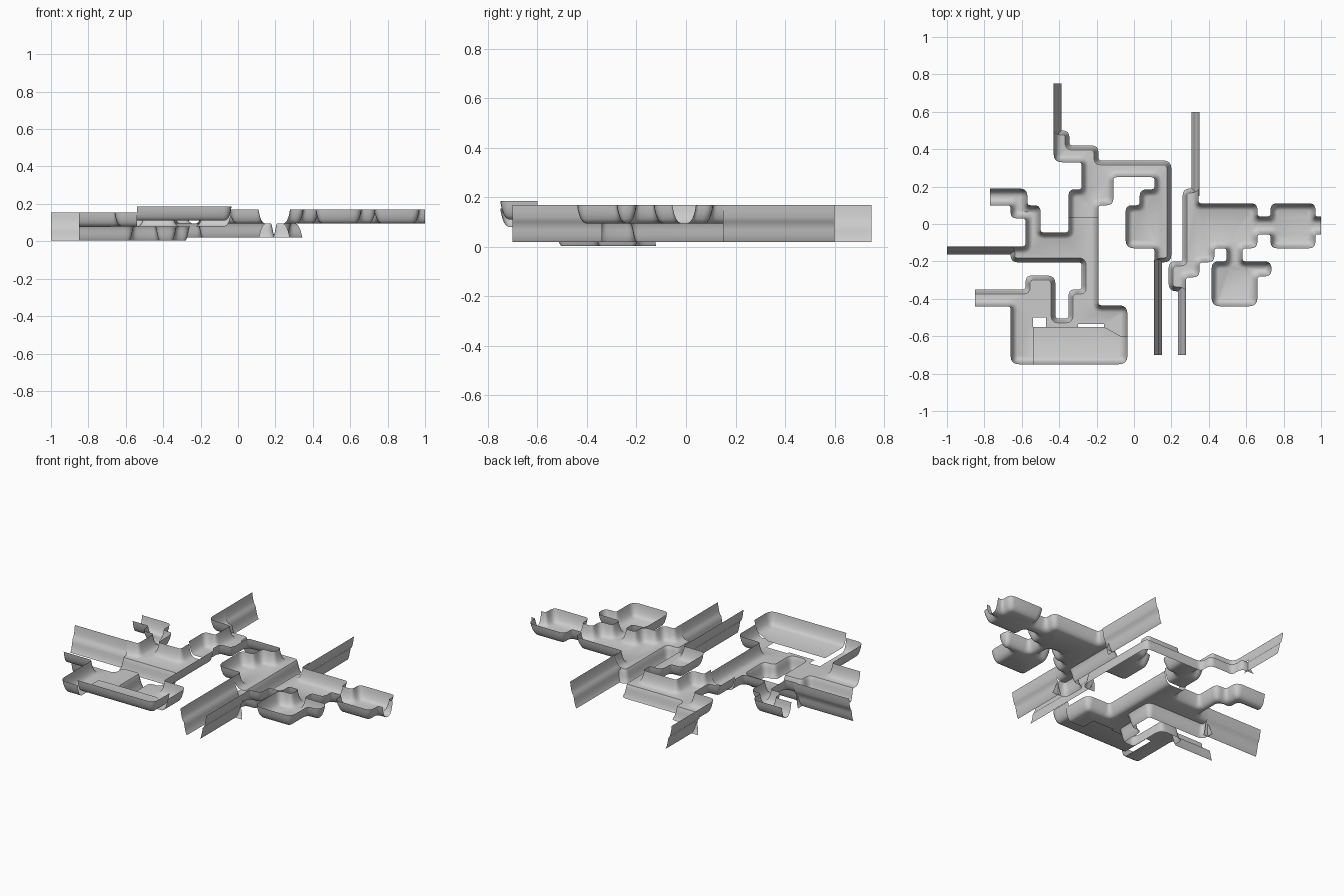
import bpy, bmesh
from mathutils import Vector

if "Cube" in bpy.data.objects:
    bpy.data.objects.remove(bpy.data.objects["Cube"])

# cross-sections (inset from outer edge, height from floor), outside to floor
WALL = [(0, .075), (.003, .055), (.008, .036), (.015, .018), (.024, .006), (.036, 0)]
DROP = [(0, -.076), (.006, -.066), (.012, -.045), (.016, -.025), (.02, -.008), (.024, 0)]
SEG = 4


def finish(bm, name):
    bmesh.ops.remove_doubles(bm, verts=bm.verts, dist=0.0003)
    mesh = bpy.data.meshes.new(name)
    bm.to_mesh(mesh)
    bm.free()
    ob = bpy.data.objects.new(name, mesh)
    bpy.context.collection.objects.link(ob)
    bpy.context.view_layer.objects.active = ob
    ob.select_set(True)
    bpy.ops.object.shade_smooth_by_angle(angle=0.9)
    ob.select_set(False)


def ring_points(pts, kind, level):
    """Outline inset edge by edge, with rounded corners; open edges stay in place."""
    n = len(pts)
    area = sum(pts[i].x * pts[(i + 1) % n].y - pts[(i + 1) % n].x * pts[i].y for i in range(n))
    s = 1 if area > 0 else -1
    dirs = [(pts[(i + 1) % n] - pts[i]).normalized() for i in range(n)]
    nor = [Vector((-u.y, u.x)) * s for u in dirs]
    inset = {'open': 0, 'wall': WALL[level][0], 'drop': DROP[level][0]}
    dist = [inset[k] for k in kind]
    height = [DROP[level][1] if k == 'drop' else WALL[level][1] for k in kind]
    corner = []
    for i in range(n):
        a, b = nor[i - 1], nor[i]
        da, db = dist[i - 1], dist[i]
        det = a.x * b.y - a.y * b.x
        corner.append(pts[i] + Vector((da * b.y - db * a.y, a.x * db - b.x * da)) / det)
    out = []
    for i in range(n):
        p, q, r = corner[i - 1], corner[i], corner[(i + 1) % n]
        convex = (dirs[i - 1].x * dirs[i].y - dirs[i - 1].y * dirs[i].x) * s > 0
        d = dist[i]
        rad = max(.045 - d, .012) if convex else .018 + d
        rad = min(rad, .46 * (p - q).length, .46 * (r - q).length)
        if kind[i] != kind[i - 1] or kind[i] == 'open':
            rad = 0
        a, b = q - dirs[i - 1] * rad, q + dirs[i] * rad
        for k in range(SEG + 1):
            t = k / SEG
            c = a * (1 - t) ** 2 + q * 2 * t * (1 - t) + b * t * t
            out.append((c.x, c.y, height[i - 1] if k < 2 else height[i]))
    return out


def terrace(name, coords, z, opened=(), drops=()):
    """Flat floor edged by rising walls, falling cliffs, or nothing."""
    pts = [Vector(c) for c in coords]
    kind = ['open' if i in opened else 'drop' if i in drops else 'wall' for i in range(len(pts))]
    bm = bmesh.new()
    rings = []
    for level in range(len(WALL)):
        rings.append([bm.verts.new((x, y, z + h)) for x, y, h in ring_points(pts, kind, level)])
    m = len(rings[0])
    for upper, lower in zip(rings, rings[1:]):
        for i in range(m):
            e, k = divmod(i, SEG + 1)
            sharp = kind[e] != kind[e - 1] or kind[e] == 'open'
            if (k == SEG and kind[e] == 'open') or (k < SEG and sharp):
                continue
            j = (i + 1) % m
            bm.faces.new((upper[i], upper[j], lower[j], lower[i]))
    # floor outline without the doubled corner points
    loop = []
    for v in rings[-1]:
        if not loop or (v.co - loop[-1].co).length > .0004:
            loop.append(v)
    floor = bm.faces.new(loop)
    bmesh.ops.triangulate(bm, faces=[floor])
    bmesh.ops.delete(bm, geom=[v for v in bm.verts if not v.link_faces], context='VERTS')
    bmesh.ops.recalc_face_normals(bm, faces=bm.faces)
    if sum(f.normal.z * f.calc_area() for f in bm.faces) < 0:
        bmesh.ops.reverse_faces(bm, faces=bm.faces)
    finish(bm, name)


def cliff(name, a, b, out, z):
    """Two-tier wall from a to b at its foot, leaning towards 'out'."""
    prof = [(0, 0), (.006, .01), (.012, .031), (.016, .051), (.02, .073),
            (.028, .082), (.034, .1), (.039, .125), (.042, .15)]
    bm = bmesh.new()
    rows = [[bm.verts.new((p[0] + out[0] * o, p[1] + out[1] * o, z + h)) for o, h in prof]
            for p in (a, b)]
    for i in range(len(prof) - 1):
        bm.faces.new((rows[0][i], rows[1][i], rows[1][i + 1], rows[0][i + 1]))
    finish(bm, name)


# northern ledge and middle room, falling away on the canyon side
terrace("north_ledge", [
    (-.43, .5), (-.345, .5), (-.345, .42), (-.19, .42), (-.19, .34), (.2, .34), (.2, -.205),
    (.11, -.205), (.11, -.13), (-.045, -.13), (-.045, .1), (.03, .1), (.03, .185), (.11, .185),
    (.11, .25), (-.11, .25), (-.11, .1), (-.19, .1), (-.19, .035), (-.35, .035),
    (-.35, .185), (-.28, .185), (-.28, .33), (-.43, .33)],
    .095, opened=(18,), drops=range(0, 7))

# western ledges and the passages around the side canyon
terrace("west_ledge", [
    (-.19, .035), (-.19, -.435), (-.035, -.435), (-.035, -.62), (-.16, -.62), (-.16, -.535),
    (-.3, -.535), (-.3, -.55), (-.47, -.55), (-.47, -.5), (-.54, -.5), (-.54, -.75),
    (-.66, -.75), (-.66, -.44), (-.85, -.44), (-.85, -.35), (-.58, -.35), (-.58, -.275),
    (-.42, -.275), (-.42, -.505), (-.35, -.505), (-.35, -.35), (-.28, -.35), (-.28, -.205),
    (-.66, -.205), (-.66, -.12), (-.58, -.12), (-.58, .03), (-.66, .03), (-.66, .1),
    (-.77, .1), (-.77, .19), (-.57, .19), (-.57, .1), (-.5, .1), (-.5, -.045),
    (-.35, -.045), (-.35, .035)],
    .08, opened=(3, 4, 5, 6, 7, 8, 9, 10, 14, 30, 37), drops=range(15, 25))

# raised platform along the front
terrace("front_platform", [(-.54, -.75), (-.035, -.75), (-.035, -.6), (-.16, -.6),
                           (-.16, -.55), (-.54, -.55)], .11, opened=(2, 3, 4, 5))

# eastern rooms, open to the canyon on their west side
terrace("east_rooms", [
    (.26, .19), (.345, .19), (.345, .11), (.66, .11), (.66, .04), (.73, .04), (.73, .11),
    (.97, .11), (.97, .04), (1, .04), (1, -.055), (.97, -.055), (.97, -.13), (.73, -.13),
    (.73, -.055), (.66, -.055), (.66, -.13), (.58, -.13), (.58, -.2), (.735, -.2),
    (.735, -.28), (.66, -.28), (.66, -.44), (.415, -.44), (.415, -.2), (.495, -.2),
    (.495, -.13), (.43, -.13), (.43, -.205), (.35, -.205), (.35, -.285), (.278, -.285),
    (.278, -.36), (.185, -.36), (.185, -.2), (.26, -.2)],
    .095, opened=(9,), drops=(0, 32, 33, 34, 35))

# two-tier canyon walls leading outwards
cliff("north_west_cliff", (-.388, .47), (-.388, .75), (-1, 0), .02)
cliff("north_east_cliff", (.308, .15), (.308, .6), (1, 0), .02)
cliff("west_cliff", (-1, -.162), (-.63, -.162), (0, 1), .003)
cliff("south_cliff_left", (.15, -.7), (.15, -.19), (-1, 0), .02)
cliff("south_cliff_right", (.236, -.7), (.236, -.34), (1, 0), .02)
